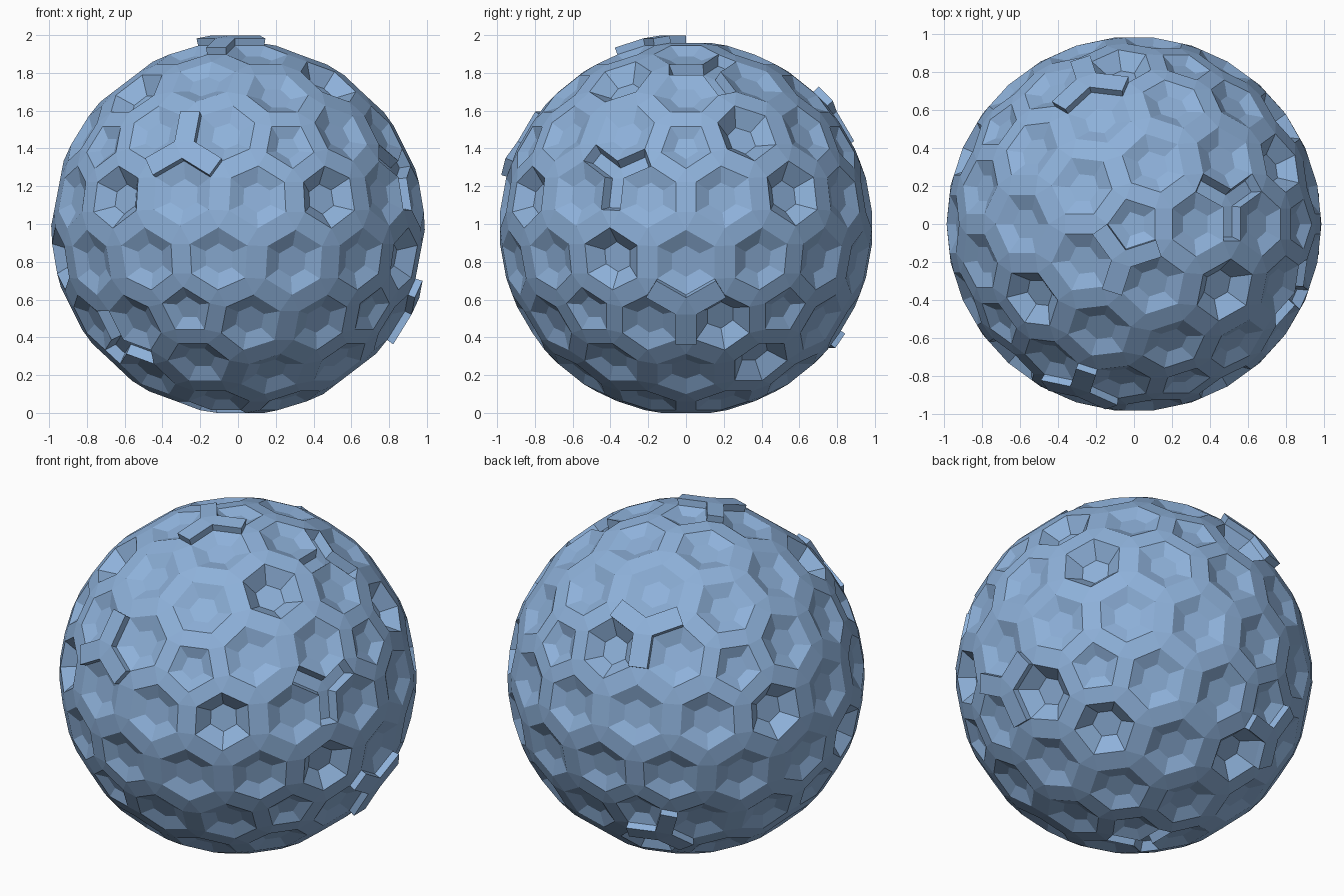
import bpy, bmesh, math
from mathutils import Vector

if "Cube" in bpy.data.objects:
    bpy.data.objects.remove(bpy.data.objects["Cube"])

R = 0.989            # sphere radius
RIM = 0.735          # panel rim size inside each cell

# Directions of the special parts
deep_cells = [(.48, -.83, .158), (-.64, -.70, .158), (-.535, -.386, .71), (.466, -.335, .756),
              (.88, -.39, -.165), (.81, .185, -.505), (.77, .566, .17), (.77, .325, .495),
              (.55, .386, -.72), (-.075, .84, .49), (-.88, .39, .16), (-.94, -.17, -.2),
              (-.23, .64, -.71)]
raised_struts = [(-.07, -.19, .97), (-.29, -.83, .42), (.9, 0, -.4), (-.22, .75, .62), (-.4, .71, -.57)]
sunken_struts = [(.89, -.37, .25), (.5, .12, .83), (-.62, -.45, -.63), (-.15, -.11, -.97)]


def geodesic():
    """Icosahedron split in three along each edge, as points and triangles."""
    ico = bmesh.new()
    bmesh.ops.create_icosphere(ico, subdivisions=1, radius=1)
    pts, index, tris = [], {}, []

    def add(p):
        p = p.normalized()
        key = tuple(round(c * 1000) for c in p)
        for dx in (-1, 0, 1):
            for dy in (-1, 0, 1):
                for dz in (-1, 0, 1):
                    k = (key[0] + dx, key[1] + dy, key[2] + dz)
                    if k in index:
                        return index[k]
        index[key] = len(pts)
        pts.append(p)
        return index[key]

    for f in ico.faces:
        a, b, c = [v.co.copy() for v in f.verts]
        g = {(i, j): add(a * (3 - i - j) + b * i + c * j)
             for i in range(4) for j in range(4 - i)}
        for i in range(3):
            for j in range(3 - i):
                tris.append((g[i, j], g[i + 1, j], g[i, j + 1]))
                if i + j < 2:
                    tris.append((g[i + 1, j], g[i + 1, j + 1], g[i, j + 1]))
    ico.free()
    return pts, tris


def nearest(target, dirs):
    t = Vector(target).normalized()
    return max(range(len(dirs)), key=lambda i: dirs[i].dot(t))


pts, tris = geodesic()
cents = [(pts[a] + pts[b] + pts[c]).normalized() for a, b, c in tris]

bm = bmesh.new()
rim = {}
for t, tri in enumerate(tris):
    for v in tri:
        rim[v, t] = bm.verts.new(pts[v].lerp(cents[t], RIM).normalized() * R)

# Cells: pentagon and hexagon panels
cells = []
for v, p in enumerate(pts):
    around = [t for t, tri in enumerate(tris) if v in tri]
    u = p.orthogonal().normalized()
    w = p.cross(u)
    around.sort(key=lambda t: math.atan2(cents[t].dot(w), cents[t].dot(u)))
    cells.append(bm.faces.new([rim[v, t] for t in around]))

# Frame: a triangle at each joint and a bar between neighbouring joints
joints = [bm.faces.new([rim[v, t] for v in tri]) for t, tri in enumerate(tris)]
edge_tris = {}
for t, tri in enumerate(tris):
    for k in range(3):
        edge_tris.setdefault(frozenset((tri[k], tri[k - 1])), []).append(t)
bars = {t: [] for t in range(len(tris))}
for edge, (s, t) in edge_tris.items():
    a, b = edge
    f = bm.faces.new([rim[a, s], rim[a, t], rim[b, t], rim[b, s]])
    bars[s].append(f)
    bars[t].append(f)
for f in bm.faces:
    f.normal_update()
    if f.normal.dot(f.calc_center_median()) < 0:
        f.normal_flip()
bm.normal_update()


# Three-armed struts pushed out of or into the frame
def push_strut(direction, inset, scale):
    t = nearest(direction, cents)
    faces = [joints[t]] + bars[t]
    bmesh.ops.inset_region(bm, faces=faces, thickness=inset, use_even_offset=True, use_boundary=True)
    for vert in {v for f in faces for v in f.verts}:
        vert.co *= scale


for d in raised_struts:
    push_strut(d, 0.0005, 1.04)
for d in sunken_struts:
    push_strut(d, 0.018, 0.945)

# Dimples: every cell sinks to a smaller floor, the chosen ones deeper
deep = {nearest(d, pts) for d in deep_cells}
for i, face in enumerate(cells):
    corners = list(face.verts)
    n = pts[i]
    m = sum((v.co for v in corners), Vector()) / len(corners)
    depth = 0.078 if i in deep else 0.033
    floor = [bm.verts.new(m + (v.co - m) * 0.48 - n * depth) for v in corners]
    bm.faces.remove(face)
    bm.faces.new(floor)
    for k in range(len(corners)):
        bm.faces.new([corners[k - 1], corners[k], floor[k], floor[k - 1]])

bmesh.ops.recalc_face_normals(bm, faces=bm.faces)

# Stand it on the ground
low = min(v.co.z for v in bm.verts)
for v in bm.verts:
    v.co.z -= low

mesh = bpy.data.meshes.new("dimpled_sphere")
bm.to_mesh(mesh)
bm.free()
mat = bpy.data.materials.new("light blue")
mat.diffuse_color = (0.27, 0.44, 0.70, 1)
mat.use_nodes = True
mat.node_tree.nodes["Principled BSDF"].inputs["Base Color"].default_value = mat.diffuse_color
mesh.materials.append(mat)
obj = bpy.data.objects.new("dimpled_sphere", mesh)
bpy.context.collection.objects.link(obj)
